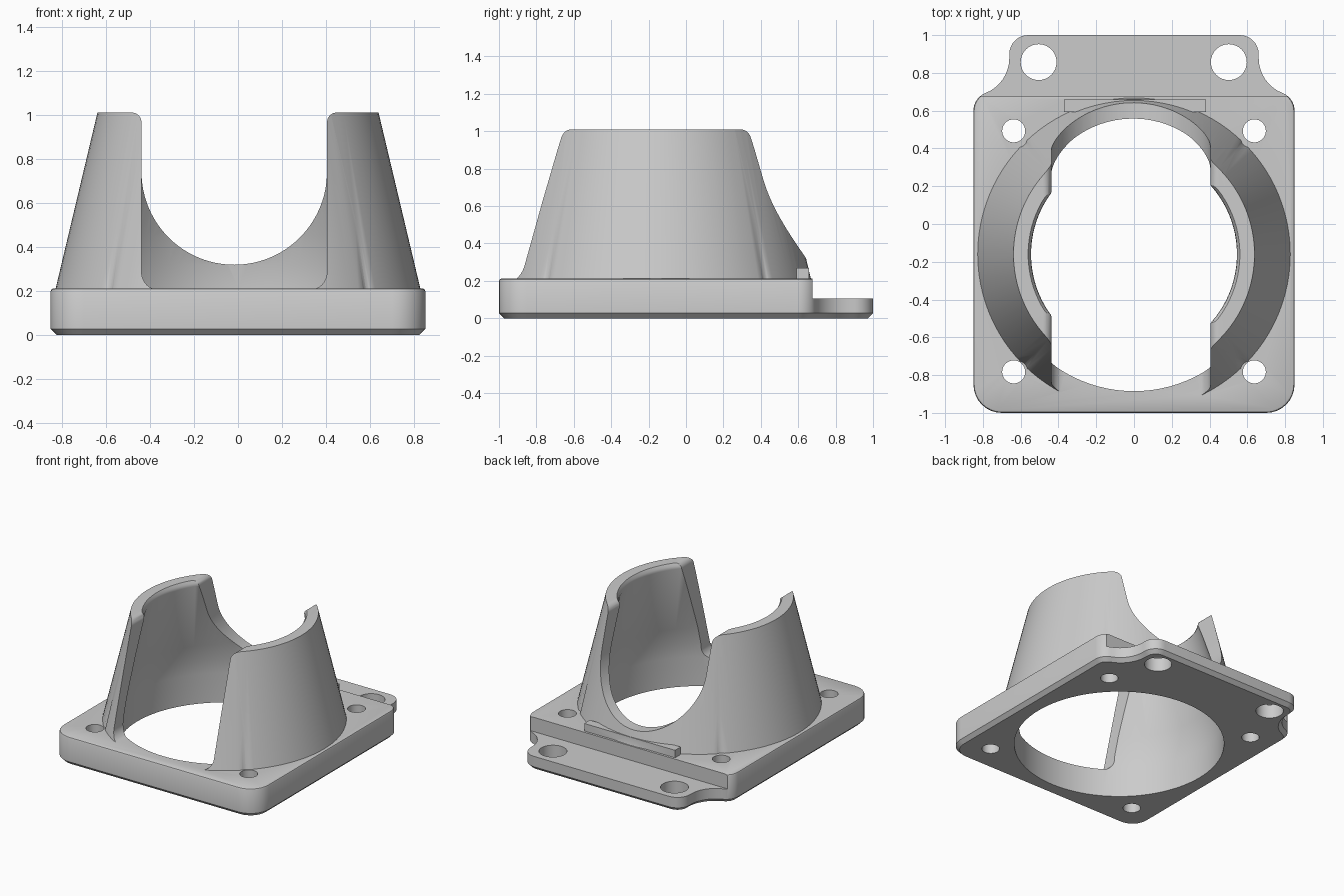
import bpy, bmesh, math
from mathutils import Vector

if "Cube" in bpy.data.objects:
    bpy.data.objects.remove(bpy.data.objects["Cube"])

CY = -0.16            # centre of the round housing along y
CX = -0.017           # centre of the openings along x
grey = bpy.data.materials.new("plain grey")
grey.diffuse_color = (0.6, 0.6, 0.6, 1)
grey.use_nodes = True
grey.node_tree.nodes["Principled BSDF"].inputs["Base Color"].default_value = grey.diffuse_color


def make(name, bm):
    bmesh.ops.recalc_face_normals(bm, faces=bm.faces)
    me = bpy.data.meshes.new(name)
    bm.to_mesh(me)
    bm.free()
    me.materials.append(grey)
    ob = bpy.data.objects.new(name, me)
    bpy.context.collection.objects.link(ob)
    return ob


def loft(name, loops):
    """Closed solid through a list of equal-length closed loops."""
    bm = bmesh.new()
    rings = [[bm.verts.new(p) for p in loop] for loop in loops]
    n = len(rings[0])
    for a, b in zip(rings, rings[1:]):
        for i in range(n):
            bm.faces.new((a[i], a[(i + 1) % n], b[(i + 1) % n], b[i]))
    bm.faces.new(rings[0])
    bm.faces.new(rings[-1])
    return make(name, bm)


def prism(name, pts, vec):
    return loft(name, [pts, [Vector(p) + Vector(vec) for p in pts]])


def inset(pts, d):
    """Move a counter-clockwise outline inwards by d."""
    out = []
    for i, p in enumerate(pts):
        t = Vector(pts[(i + 1) % len(pts)]) - Vector(p)
        s = Vector(p) - Vector(pts[i - 1])
        t = (t.normalized() + s.normalized()).normalized()
        out.append((p[0] - t.y * d, p[1] + t.x * d))
    return out


def revolve(name, profile, n=96):
    """Solid of revolution about the housing axis, profile of (radius, z)."""
    ang = [2 * math.pi * i / n for i in range(n)]
    return loft(name, [[(r * math.cos(a), CY + r * math.sin(a), z) for a in ang]
                       for r, z in profile])


def rod(name, p, q, r, n=32):
    p, q = Vector(p), Vector(q)
    rot = Vector((0, 0, 1)).rotation_difference(q - p)
    ring = [rot @ Vector((r * math.cos(2 * math.pi * i / n),
                          r * math.sin(2 * math.pi * i / n), 0)) for i in range(n)]
    return prism(name, [p + v for v in ring], q - p)


def box(name, lo, hi):
    pts = [(lo[0], lo[1], lo[2]), (hi[0], lo[1], lo[2]),
           (hi[0], hi[1], lo[2]), (lo[0], hi[1], lo[2])]
    return prism(name, pts, (0, 0, hi[2] - lo[2]))


def combine(ob, other, op='DIFFERENCE'):
    m = ob.modifiers.new(op, 'BOOLEAN')
    m.operation, m.object, m.solver = op, other, 'EXACT'
    bpy.context.view_layer.objects.active = ob
    bpy.ops.object.modifier_apply(modifier=m.name)
    bpy.data.objects.remove(other)


def arc(cx, cy, r, a0, a1, n=8):
    return [(cx + r * math.cos(math.radians(a0 + (a1 - a0) * i / n)),
             cy + r * math.sin(math.radians(a0 + (a1 - a0) * i / n)))
            for i in range(n + 1)]


# Base plate with the rear tongue, lowered behind the step
half = (arc(0.70, -0.85, 0.15, -90, 0)
        + arc(0.75, 0.60, 0.10, 0, 68.5)
        + arc(0.86, 0.879, 0.20, 248.5, 180)[1:]
        + arc(0.56, 0.90, 0.10, 0, 90))
outline = half + [(-x, y) for x, y in reversed(half)]
layers = [(0, 0.027), (0.027, 0), (0.2, 0), (0.208, 0.004), (0.212, 0.012)]
plate = loft("mounting_plate", [[(x, y, z) for x, y in inset(outline, d)]
                                for z, d in layers])
combine(plate, box("step_cutter", (-1, 0.675, 0.105), (1, 1.2, 0.4)))

# Tapered round housing
housing = revolve("housing", [(0.832, 0.15), (0.828, 0.21), (0.638, 1.01)])

# Front opening: rounded lower corners and rounded upper lips
w = 0.421
side = (arc(w - 0.08, 0.285, 0.08, -90, 0)
        + arc(w + 0.045, 0.965, 0.045, 180, 90) + [(w + 0.045, 1.2)])
shape = side + [(-x, z) for x, z in reversed(side)]
combine(housing, prism("front_cutter", [(CX + x, -1.3, z) for x, z in shape],
                       (0, 1.3 + CY, 0)))

# Rear opening: round-bottomed channel
side = (arc(0, 0.74, w, -90, 0, 24)
        + arc(w + 0.045, 0.965, 0.045, 180, 90) + [(w + 0.045, 1.2)])
shape = side + [(-x, z) for x, z in reversed(side[1:])]
combine(housing, prism("rear_cutter", [(CX + x, CY - 0.01, z) for x, z in shape],
                       (0, 1.4, 0)))

# Shallow screw clearance grooves on the outside of the housing
d = math.sqrt(0.5)
for sx in (-1, 1):
    for sy in (-1, 1):
        low, high = 0.89 * d, 0.735 * d
        combine(housing, rod("groove_cutter", (sx * low, CY + sy * low, 0.12),
                             (sx * high, CY + sy * high, 0.85), 0.05))

# Join housing and rear locating bar to the plate
combine(plate, housing, 'UNION')
combine(plate, box("locating_bar", (-0.37, 0.592, 0.18), (0.382, 0.658, 0.268)), 'UNION')

# Tapered bore through plate and housing
combine(plate, revolve("bore_cutter", [(0.725, -0.1), (0.725, 0.22), (0.718, 0.32),
                                       (0.69, 0.45), (0.545, 0.97), (0.548, 0.99),
                                       (0.562, 1.012), (0.562, 1.1)]))

# Screw holes and tongue holes
for x, y, r in [(-0.637, 0.493, 0.061), (0.637, 0.493, 0.061),
                (-0.637, -0.783, 0.061), (0.637, -0.783, 0.061),
                (-0.505, 0.857, 0.095), (0.502, 0.857, 0.095)]:
    combine(plate, rod("hole_cutter", (x, y, -0.1), (x, y, 0.25), r))

# Smooth curved walls, keep edges sharp
plate.name = "flanged_housing"
bpy.ops.object.select_all(action='DESELECT')
plate.select_set(True)
bpy.context.view_layer.objects.active = plate
bpy.ops.object.shade_smooth_by_angle(angle=math.radians(30))
